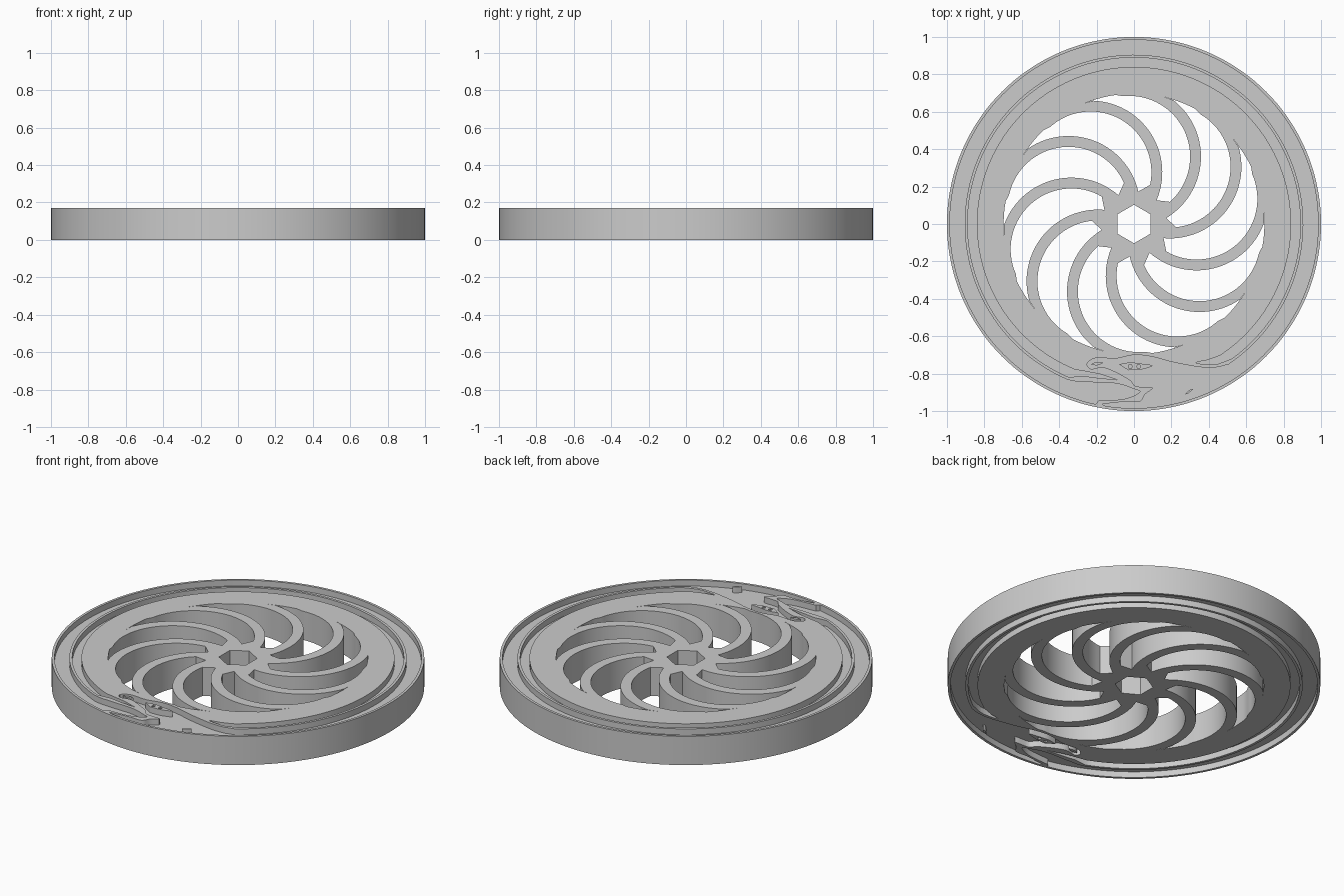
import bpy, bmesh
from math import sin, cos, pi, radians
from mathutils import Vector, Matrix

HEIGHT, DEPTH = 0.17, 0.035
if "Cube" in bpy.data.objects:
    bpy.data.objects.remove(bpy.data.objects["Cube"])


def arc(radius, start, end, n, centre=(0, 0)):
    """Points along a circular arc, angles in degrees."""
    angles = [radians(start + (end - start) * i / n) for i in range(n + 1)]
    return [Vector((centre[0] + radius * cos(a), centre[1] + radius * sin(a))) for a in angles]


def smooth(points, n=4):
    """Rounded path through a few control points."""
    p = [Vector(v) for v in points]
    p = [p[0]] + p + [p[-1]]
    path = []
    for a, b, c, d in zip(p, p[1:], p[2:], p[3:]):
        for i in range(n):
            t = i / n
            path.append(b + (c - a) * t / 2 + (a * 2 - b * 5 + c * 4 - d) * t * t / 2
                        + (b * 3 - a - c * 3 + d) * t ** 3 / 2)
    return path + [p[-1]]


def turned(points, degrees):
    rot = Matrix.Rotation(radians(degrees), 2)
    return [rot @ p for p in points]


def prisms(name, pieces):
    """One object holding a closed prism for each (outline, low, high)."""
    bm = bmesh.new()
    for outline, low, high in pieces:
        rings = [[bm.verts.new((p.x, p.y, z)) for p in outline] for z in (low, high)]
        bm.faces.new(rings[0][::-1])
        bm.faces.new(rings[1])
        for i in range(len(outline)):
            j = (i + 1) % len(outline)
            bm.faces.new((rings[0][i], rings[0][j], rings[1][j], rings[1][i]))
    bmesh.ops.recalc_face_normals(bm, faces=bm.faces)
    mesh = bpy.data.meshes.new(name)
    bm.to_mesh(mesh)
    bm.free()
    obj = bpy.data.objects.new(name, mesh)
    bpy.context.collection.objects.link(obj)
    return obj


def combine(target, operation, pieces):
    """Cut prisms out of the target, or join them to it."""
    tool = prisms("shaping_tool", pieces)
    tool.hide_render = True
    mod = target.modifiers.new("shape", 'BOOLEAN')
    mod.operation, mod.solver, mod.object = operation, 'EXACT', tool
    bpy.context.view_layer.objects.active = target
    bpy.ops.object.modifier_apply(modifier=mod.name)
    bpy.data.objects.remove(tool)


def both_faces(outlines, inward, outward):
    """Prisms reaching into the top and the bottom face."""
    return ([(o, HEIGHT - inward, HEIGHT + outward) for o in outlines]
            + [(o, -outward, inward) for o in outlines])


# Curved slots between the swept spokes
hub = (-0.025, 0.36)
spoke_outer = arc(0.383, -59, 52, 28, hub) + [Vector((0.155, 0.682))]
spoke_inner = turned(arc(0.325, 96, -48, 32, hub), -36)
slot = spoke_outer + arc(0.697, 73, 62, 4) + spoke_inner
bore = arc(0.103, 30, 330, 5)
openings = [bore] + [turned(slot, 36 * k) for k in range(10)]

# Engraved serpent: body ring, tail in the mouth, and head
tail = smooth([(-0.19, -0.945), (-0.05, -0.935), (0.03, -0.9), (0, -0.882),
               (-0.09, -0.853), (-0.2, -0.847), (-0.31, -0.842)])
head = smooth([(0.45, -0.765), (0.4, -0.768), (0.33, -0.762), (0.2, -0.737), (0.1, -0.71),
               (0, -0.7), (-0.1, -0.72), (-0.2, -0.715), (-0.25, -0.745), (-0.23, -0.775),
               (-0.17, -0.765), (-0.1, -0.79), (-0.02, -0.835), (0.01, -0.868), (0.1, -0.875),
               (0.06, -0.91), (0.03, -0.95), (-0.05, -0.95), (-0.17, -0.963)])
body = arc(0.985, -99, 258, 140) + tail + arc(0.905, 247, -56, 120) + head

# Thin inner crescent beside the body
crescent = (arc(0.89, -54, 247, 120) + smooth([(-0.27, -0.812), (-0.2, -0.822), (-0.09, -0.833)])
            + smooth([(-0.18, -0.803), (-0.28, -0.784)]) + arc(0.84, 248, -57, 120)
            + smooth([(0.39, -0.728), (0.33, -0.742), (0.4, -0.752), (0.45, -0.748)]))

# Raised eye, nostril and jaw mark inside the head, with sunken pupils
eye = smooth([(-0.08, -0.75), (-0.02, -0.74), (0.04, -0.747), (0.1, -0.757), (0.04, -0.778), (-0.03, -0.782)])
nostril = smooth([(-0.23, -0.75), (-0.2, -0.737), (-0.165, -0.742), (-0.2, -0.757)])
jaw_mark = smooth([(0.27, -0.912), (0.3, -0.885), (0.315, -0.885), (0.29, -0.905)])
pupils = [arc(0.011, 0, 300, 5, (x, -0.762)) for x in (-0.02, 0.025)]

# Wheel disc, its openings, and the engraving on both faces
wheel = prisms("wheel_disc", [(arc(1, 0, 357.5, 143), 0, HEIGHT)])
combine(wheel, 'DIFFERENCE', [(o, -0.05, HEIGHT + 0.05) for o in openings])
combine(wheel, 'DIFFERENCE', both_faces([body, crescent], DEPTH, 0.05))
combine(wheel, 'UNION', both_faces([eye, nostril, jaw_mark], DEPTH + 0.01, 0))
combine(wheel, 'DIFFERENCE', both_faces(pupils, DEPTH, 0.05))

# Single grey finish
grey = bpy.data.materials.new("plain grey")
grey.use_nodes = True
colour = (0.6, 0.6, 0.6, 1)
grey.diffuse_color = colour
grey.node_tree.nodes["Principled BSDF"].inputs["Base Color"].default_value = colour
wheel.data.materials.clear()
wheel.data.materials.append(grey)

bpy.ops.object.select_all(action='DESELECT')
wheel.select_set(True)
bpy.context.view_layer.objects.active = wheel
bpy.ops.object.shade_smooth_by_angle(angle=radians(30))
